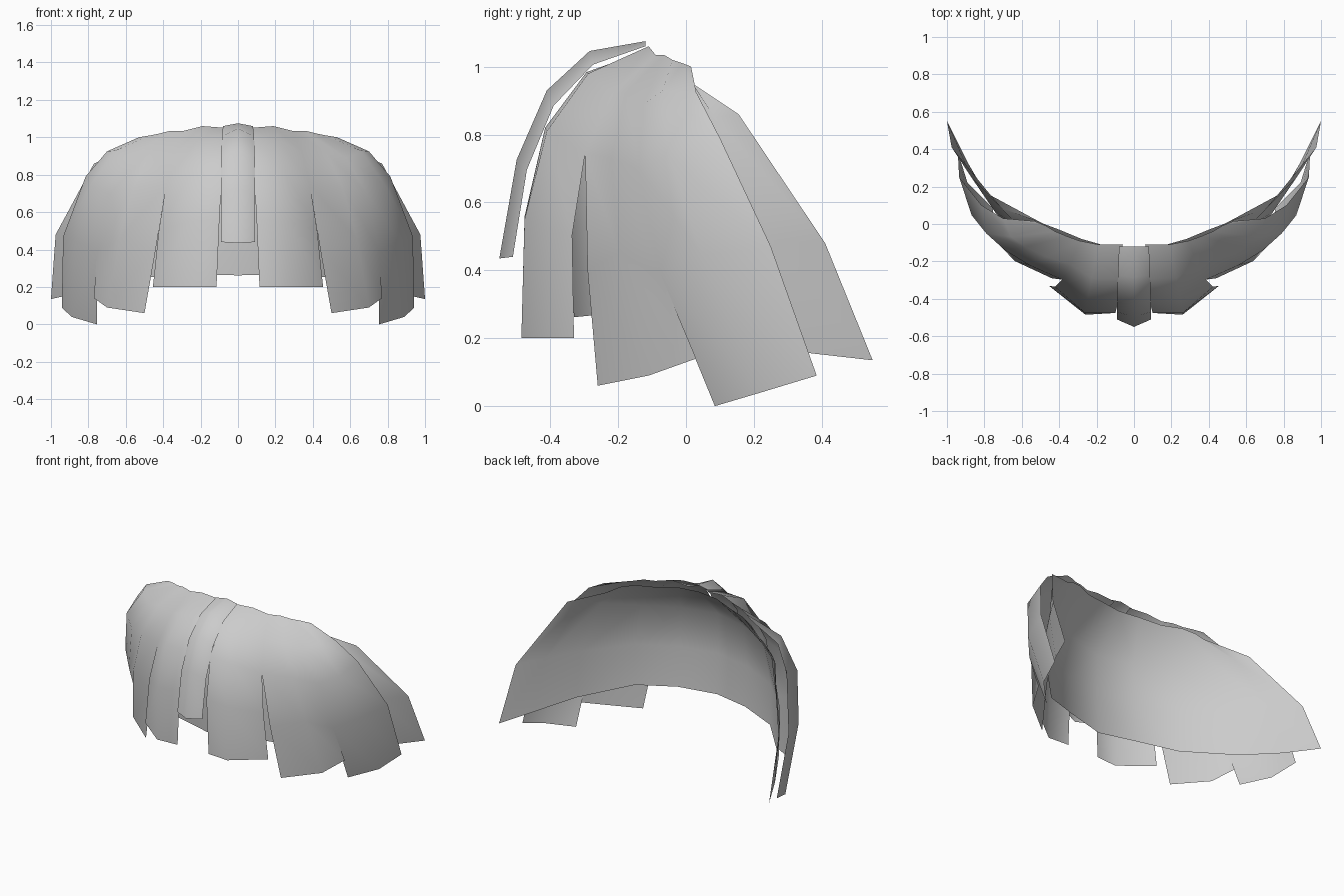
import bpy, bmesh
from mathutils import Vector

if "Cube" in bpy.data.objects:
    bpy.data.objects.remove(bpy.data.objects["Cube"])


def col(top, mid, bot):
    """Five points down a curved fall that passes through top, mid and bottom."""
    a, m, b = Vector(top), Vector(mid), Vector(bot)
    c = 2 * m - (a + b) / 2
    return [(1 - t) ** 2 * a + 2 * t * (1 - t) * c + t * t * b
            for t in (0, .25, .5, .75, 1)]


def drape(name, *panels):
    """Skin each panel's columns, weld shared edges and mirror across x."""
    bm = bmesh.new()
    for cols in panels:
        grid = [[bm.verts.new(p) for p in c] for c in cols]
        for l, r in zip(grid, grid[1:]):
            for i in range(len(l) - 1):
                bm.faces.new((l[i], l[i + 1], r[i + 1], r[i]))
    bmesh.ops.remove_doubles(bm, verts=bm.verts, dist=0.0005)
    me = bpy.data.meshes.new(name)
    bm.to_mesh(me)
    bm.free()
    ob = bpy.data.objects.new(name, me)
    bpy.context.collection.objects.link(ob)
    mod = ob.modifiers.new("mirror", 'MIRROR')
    mod.merge_threshold = 0.001
    bpy.ops.object.select_all(action='DESELECT')
    ob.select_set(True)
    bpy.context.view_layer.objects.active = ob
    bpy.ops.object.shade_smooth_by_angle(angle=0.8)
    return ob


# Raised centre strip
drape("centre_strip", [
    col((0, -.12, 1.075), (0, -.41, .93), (0, -.55, .435)),
    col((.08, -.12, 1.06), (.09, -.39, .885), (.092, -.51, .44)),
])

# Outer cloth: front, side and rear panels joined above their slits
front = [
    col((.06, -.11, 1.05), (.085, -.415, .82), (.115, -.475, .2)),
    col((.19, -.11, 1.06), (.25, -.41, .81), (.26, -.485, .2)),
    col((.29, -.09, 1.035), (.385, -.297, .745), (.455, -.33, .2)),
]
side = [
    front[2][:3] + [Vector((.44, -.29, .40)), Vector((.5, -.26, .06))],
    col((.36, -.065, 1.035), (.56, -.22, .73), (.7, -.11, .09)),
    col((.42, -.04, 1.02), (.69, -.14, .70), (.77, .03, .14)),
]
side[2][3] = Vector((.755, -.075, .39))
rear = [
    side[2][:4] + [Vector((.755, .085, 0))],
    col((.47, -.01, 1.01), (.79, -.05, .74), (.89, .22, .04)),
    [Vector(p) for p in ((.53, .015, 1.0), (.70, .03, .925), (.815, .10, .79),
                         (.935, .25, .47), (.942, .385, .09))],
]
drape("outer_panels", front, side, rear)

# Lining under the panels: creased at the centre, sweeping out at the back
drape("lining", [
    [(0, -.14, 1.02), (0, -.34, .80), (0, -.345, .53), (0, -.33, .262)],
    [(.14, -.12, 1.02), (.23, -.28, .80), (.25, -.29, .53), (.25, -.27, .268)],
    [(.28, -.08, 1.0), (.45, -.17, .80), (.5, -.18, .52), (.5, -.175, .25)],
    [(.40, -.03, 1.0), (.63, 0, .83), (.74, .06, .5), (.75, .09, .2)],
    [(.48, 0, .98), (.71, .085, .85), (.87, .25, .49), (.89, .33, .16)],
    [(.52, .02, .95), (.77, .155, .86), (.975, .41, .48), (1, .55, .135)],
])
